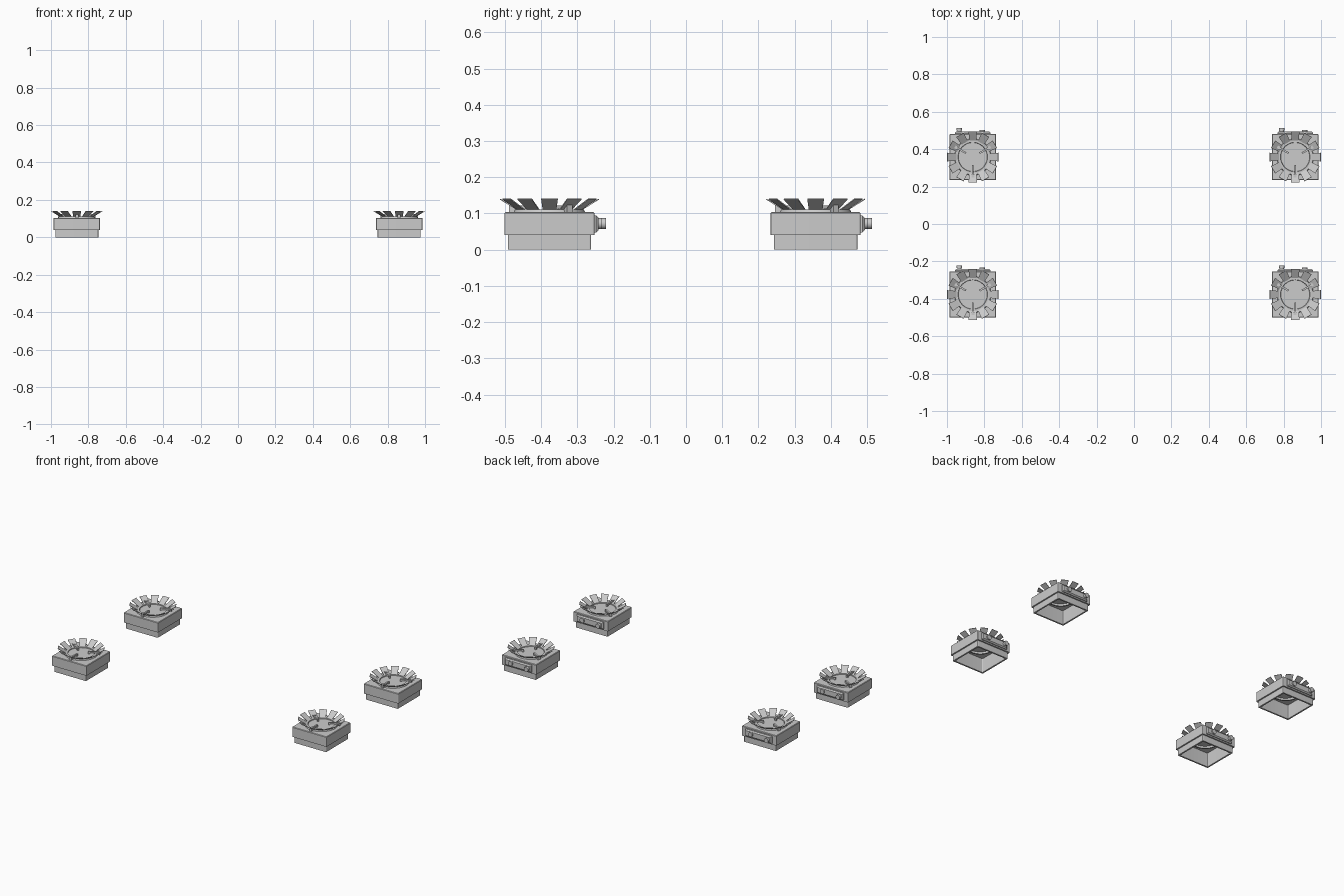
import bpy, bmesh, math
from mathutils import Matrix, Vector

if "Cube" in bpy.data.objects:
    bpy.data.objects.remove(bpy.data.objects["Cube"])

grey = bpy.data.materials.new("light_grey")
grey.diffuse_color = (0.6, 0.6, 0.6, 1)
grey.use_nodes = True
grey.node_tree.nodes["Principled BSDF"].inputs["Base Color"].default_value = grey.diffuse_color


def finish(name, bm, smooth=True):
    bmesh.ops.recalc_face_normals(bm, faces=bm.faces)
    me = bpy.data.meshes.new(name)
    bm.to_mesh(me)
    bm.free()
    me.materials.append(grey)
    ob = bpy.data.objects.new(name, me)
    bpy.context.collection.objects.link(ob)
    if smooth:
        bpy.ops.object.select_all(action='DESELECT')
        ob.select_set(True)
        bpy.context.view_layer.objects.active = ob
        bpy.ops.object.shade_smooth_by_angle(angle=math.radians(35))
    return ob


def add_box(bm, lo, hi, rot=Matrix()):
    lo, hi = Vector(lo), Vector(hi)
    size = hi - lo
    m = rot @ Matrix.Translation((lo + hi) / 2) @ Matrix.Diagonal((*size, 1))
    return bmesh.ops.create_cube(bm, size=1, matrix=m)['verts']


def loft(bm, loops, closed=False):
    """Skin a list of equal-length point loops."""
    rings = [[bm.verts.new(p) for p in loop] for loop in loops]
    pairs = list(zip(rings, rings[1:]))
    if closed:
        pairs.append((rings[-1], rings[0]))
    n = len(rings[0])
    for a, b in pairs:
        for i in range(n):
            j = (i + 1) % n
            bm.faces.new((a[i], a[j], b[j], b[i]))
    return rings


def circle(r, z, n=48):
    return [(r * math.cos(2 * math.pi * i / n), r * math.sin(2 * math.pi * i / n), z)
            for i in range(n)]


def square(h, z, r=0.005, n=48):
    """Rounded square with n points, starting on the +x side."""
    pts, k = [], n // 4
    for q in range(4):
        for i in range(k):
            a = (i / (k - 1)) * math.pi / 2 + q * math.pi / 2
            cx = (h - r) * math.copysign(1, math.cos(q * math.pi / 2 + math.pi / 4))
            cy = (h - r) * math.copysign(1, math.sin(q * math.pi / 2 + math.pi / 4))
            pts.append((cx + r * math.cos(a), cy + r * math.sin(a), z))
    return pts


parts = []

# Stepped housing, open below, with a round hole in its lid
bm = bmesh.new()
loft(bm, [square(0.115, 0), square(0.115, 0.04), square(0.124, 0.04),
          square(0.124, 0.101), square(0.121, 0.104), circle(0.085, 0.104),
          circle(0.085, 0.092), square(0.105, 0.092), square(0.105, 0)], closed=True)
parts.append(finish("housing", bm))

# Round collar and shallow central disc
bm = bmesh.new()
loft(bm, [circle(0.085, 0.085), circle(0.098, 0.104), circle(0.095, 0.111),
          circle(0.079, 0.111), circle(0.077, 0.104), circle(0.076, 0.085)], closed=True)
parts.append(finish("collar", bm))
bm = bmesh.new()
rings = loft(bm, [circle(0.077, 0.098), circle(0.077, 0.106)])
for r in rings:
    bm.faces.new(r)
parts.append(finish("centre_disc", bm))

# Twelve flared petals around the disc
bm = bmesh.new()
for k in range(12):
    rot = Matrix.Rotation(k * math.pi / 6, 4, 'Z')
    v = []
    for r, z, w in ((0.082, 0.107, 0.018), (0.137, 0.141, 0.023)):
        for s in (-1, 1):
            for d in (0, 0.0025):
                v.append(bm.verts.new(rot @ Vector((r - d * 0.5, s * w, z - 0.0025 + d))))
    for f in ((0, 1, 3, 2), (4, 6, 7, 5), (0, 4, 5, 1),
              (2, 3, 7, 6), (0, 2, 6, 4), (1, 5, 7, 3)):
        bm.faces.new([v[i] for i in f])
parts.append(finish("petals", bm, False))

# Three retaining arms reaching over the disc
bm = bmesh.new()
for deg in (30, 150, 270):
    rot = Matrix.Rotation(math.radians(deg), 4, 'Z')
    add_box(bm, (0.042, -0.005, 0.112), (0.112, 0.005, 0.122), rot)
    add_box(bm, (0.042, -0.005, 0.105), (0.052, 0.005, 0.112), rot)
    add_box(bm, (0.094, -0.008, 0.104), (0.112, 0.008, 0.125), rot)
parts.append(finish("retaining_arms", bm, False))

# Rear connection plate with chamfered outer edge
bm = bmesh.new()
add_box(bm, (-0.095, 0.12, 0.048), (0.095, 0.136, 0.094))
outer = [e for e in bm.edges if all(v.co.y > 0.13 for v in e.verts)]
bmesh.ops.bevel(bm, geom=outer, offset=0.007, segments=1, affect='EDGES')
parts.append(finish("rear_plate", bm, False))

# Rear ports: one long, one short
bm = bmesh.new()
for x, end in ((-0.072, 0.156), (0.05, 0.144)):
    for r, y0, y1 in ((0.011, 0.13, end - 0.005), (0.015, end - 0.013, end)):
        m = Matrix.Translation((x, (y0 + y1) / 2, 0.072)) @ Matrix.Rotation(math.pi / 2, 4, 'X')
        bmesh.ops.create_cone(bm, cap_ends=True, segments=20, radius1=r, radius2=r,
                              depth=y1 - y0, matrix=m)
parts.append(finish("rear_ports", bm))

# Four identical units on a rectangle
spots = [(x, y) for x in (-0.862, 0.862) for y in (-0.377, 0.358)]
for ob in parts:
    for i, (x, y) in enumerate(spots):
        unit = ob
        if i:
            unit = ob.copy()
            unit.name = f"{ob.name}_{i + 1}"
            bpy.context.collection.objects.link(unit)
        unit.location = (x, y, 0)
